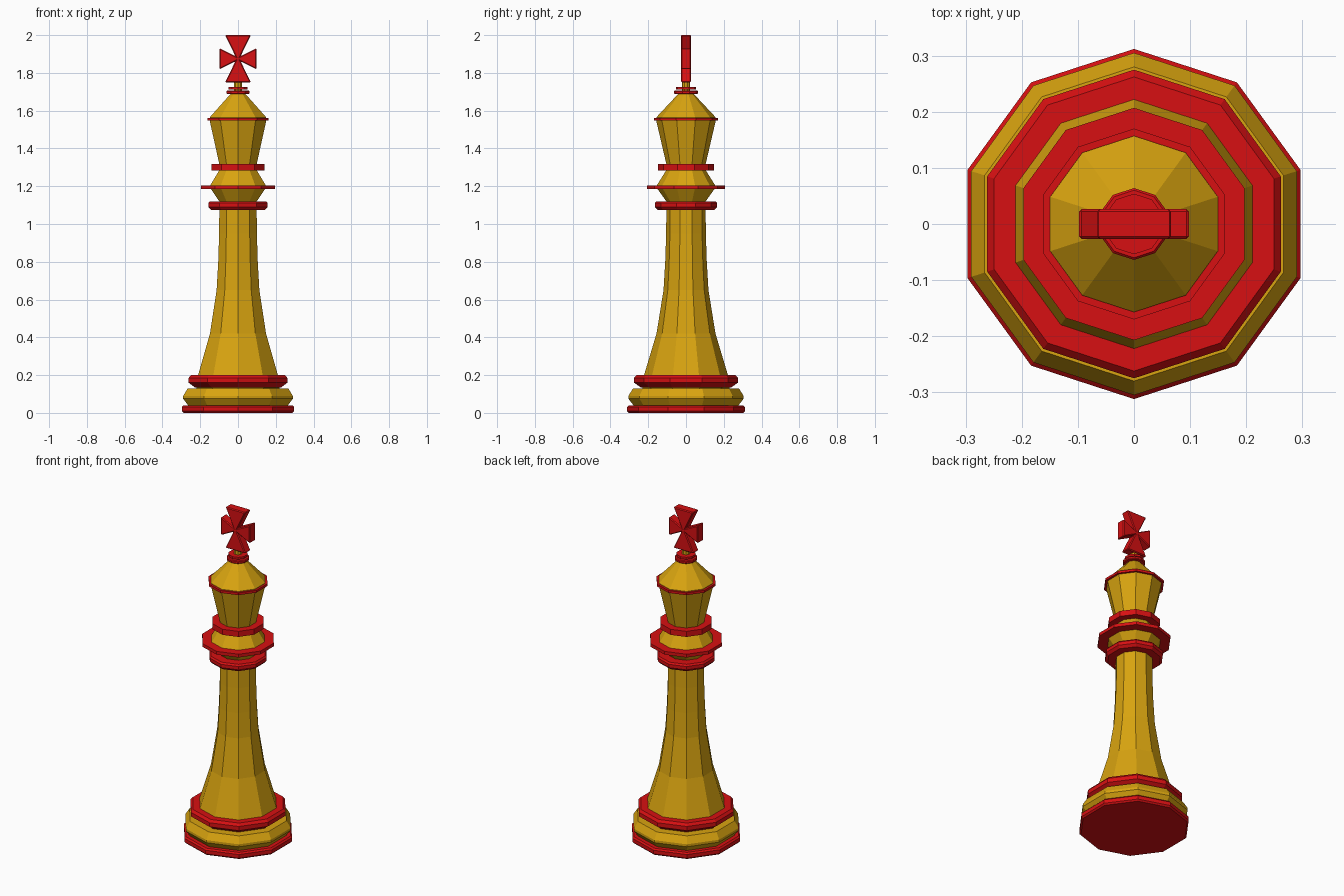
import bpy, bmesh, math

cube = bpy.data.objects.get("Cube")
if cube:
    bpy.data.objects.remove(cube, do_unlink=True)

SIDES = 10


def material(name, rgb):
    m = bpy.data.materials.new(name)
    m.use_nodes = True
    m.diffuse_color = (*rgb, 1)
    m.node_tree.nodes["Principled BSDF"].inputs["Base Color"].default_value = (*rgb, 1)
    return m


RED = material("red", (0.68, 0.005, 0.006))
GOLD = material("gold", (0.69, 0.37, 0.005))


def finish(name, bm, mat):
    bmesh.ops.recalc_face_normals(bm, faces=bm.faces)
    mesh = bpy.data.meshes.new(name)
    bm.to_mesh(mesh)
    bm.free()
    mesh.materials.append(mat)
    obj = bpy.data.objects.new(name, mesh)
    bpy.context.collection.objects.link(obj)
    return obj


def lathe(name, mat, profile):
    """Turn (radius, height) points into a closed ten-sided solid."""
    bm = bmesh.new()
    rings = []
    for r, z in profile:
        angles = [math.pi / 2 + math.tau * i / SIDES for i in range(SIDES)]
        rings.append([bm.verts.new((r * math.cos(a), r * math.sin(a), z)) for a in angles])
    for low, high in zip(rings, rings[1:]):
        for i in range(SIDES):
            j = (i + 1) % SIDES
            bm.faces.new((low[i], low[j], high[j], high[i]))
    bm.faces.new(rings[0])
    bm.faces.new(rings[-1])
    return finish(name, bm, mat)


def ring(name, r, z0, z1, bevel=0.0):
    """Red collar, with chamfered rims when bevel is given."""
    if bevel:
        pts = [(r - bevel, z0), (r, z0 + bevel), (r, z1 - bevel), (r - bevel, z1)]
    else:
        pts = [(r, z0), (r, z1)]
    return lathe(name, RED, pts)


# Base
ring("foot_ring", 0.312, 0.0, 0.04, 0.009)
lathe("base_moulding", GOLD, [(0.278, 0.04), (0.305, 0.075), (0.305, 0.09), (0.28, 0.13), (0.23, 0.13), (0.23, 0.14)])
lathe("base_collar", RED, [(0.24, 0.135), (0.275, 0.16), (0.275, 0.185), (0.262, 0.2)])

# Stem
lathe("stem", GOLD, [(0.222, 0.2), (0.156, 0.42), (0.119, 0.65), (0.11, 0.8), (0.105, 0.95), (0.104, 1.08)])

# Neck
lathe("lower_collar", RED, [(0.15, 1.075), (0.165, 1.09), (0.165, 1.11), (0.157, 1.12)])
lathe("neck", GOLD, [(0.104, 1.12), (0.154, 1.19), (0.154, 1.205), (0.104, 1.285)])
ring("flange", 0.207, 1.185, 1.205)
ring("upper_collar", 0.148, 1.283, 1.317)

# Crown
lathe("crown", GOLD, [(0.104, 1.317), (0.157, 1.545), (0.157, 1.565), (0.04, 1.69)])
ring("crown_rim", 0.17, 1.548, 1.562)
ring("finial_collar", 0.064, 1.688, 1.706, 0.004)
lathe("finial_stem", GOLD, [(0.022, 1.7), (0.022, 1.76)])
ring("finial_disk", 0.054, 1.712, 1.725)

# Flared cross: four arms around a small square centre
CENTRE, INNER, DEPTH = 1.875, 0.014, 0.027
outline = []
for quarter, (length, half) in enumerate([(0.125, 0.068), (0.098, 0.056)] * 2):
    c, s = math.cos(quarter * math.pi / 2), math.sin(quarter * math.pi / 2)
    for u, v in [(-half, length), (half, length), (INNER, INNER)]:
        outline.append((u * c + v * s, v * c - u * s + CENTRE))
bm = bmesh.new()
front = bm.faces.new([bm.verts.new((x, -DEPTH, z)) for x, z in outline])
extruded = bmesh.ops.extrude_face_region(bm, geom=[front], use_keep_orig=True)
moved = [v for v in extruded["geom"] if isinstance(v, bmesh.types.BMVert)]
bmesh.ops.translate(bm, verts=moved, vec=(0, 2 * DEPTH, 0))
cross = finish("cross", bm, RED)
bevel = cross.modifiers.new("soft_edges", "BEVEL")
bevel.width = 0.005
bevel.segments = 1
